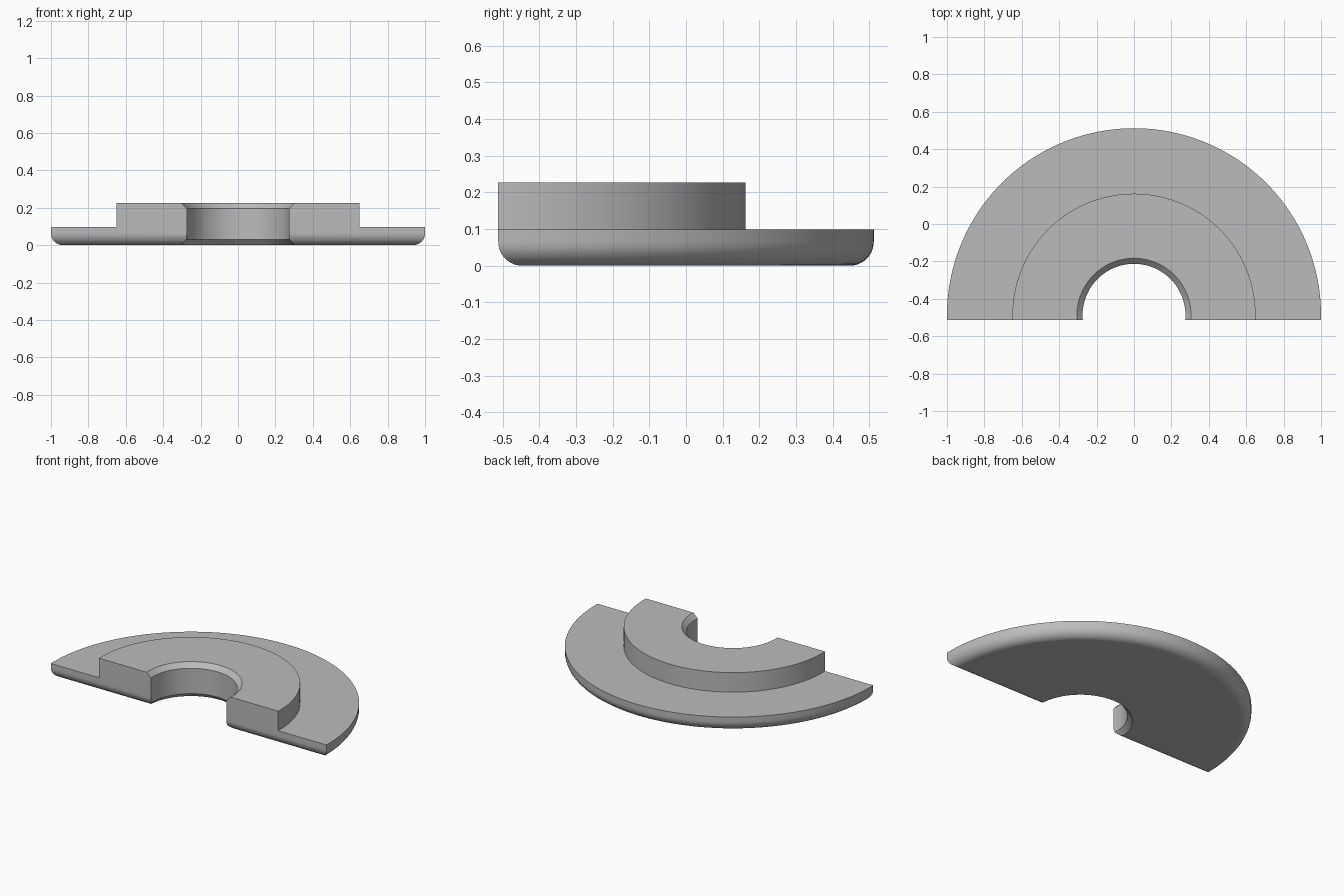
import bpy, bmesh, math
from mathutils import Matrix, Vector

cube = bpy.data.objects.get("Cube")
if cube:
    bpy.data.objects.remove(cube)

CENTRE_Y, FRONT_Y = -0.488, -0.512
HEIGHT, STEP_Z, FILLET = 0.226, 0.098, 0.065
OUTER, HUB, BORE, CHAMFER = 1.0, 0.65, 0.275, 0.03

grey = bpy.data.materials.new("plain grey")
grey.use_nodes = True
colour = (0.5, 0.5, 0.5, 1)
grey.diffuse_color = colour
grey.node_tree.nodes["Principled BSDF"].inputs["Base Color"].default_value = colour


def make_object(name, bm):
    bmesh.ops.remove_doubles(bm, verts=bm.verts, dist=1e-5)
    bmesh.ops.recalc_face_normals(bm, faces=bm.faces)
    mesh = bpy.data.meshes.new(name)
    bm.to_mesh(mesh)
    bm.free()
    mesh.materials.append(grey)
    obj = bpy.data.objects.new(name, mesh)
    bpy.context.collection.objects.link(obj)
    return obj


def arc(cu, cv, start, steps=12):
    """Quarter circle of the fillet radius."""
    return [(cu + FILLET * math.cos(start + math.pi / 2 * i / steps),
             cv + FILLET * math.sin(start + math.pi / 2 * i / steps))
            for i in range(steps + 1)]


# Stepped flange: chamfered bore, raised hub, rounded lower rim
profile = [(BORE + CHAMFER, 0)]
profile += arc(OUTER - FILLET, FILLET, -math.pi / 2)
profile += [(OUTER, STEP_Z), (HUB, STEP_Z), (HUB, HEIGHT),
            (BORE + CHAMFER, HEIGHT), (BORE, HEIGHT - CHAMFER), (BORE, CHAMFER)]
bm = bmesh.new()
verts = [bm.verts.new((r, CENTRE_Y, z)) for r, z in profile]
edges = [bm.edges.new((verts[i - 1], v)) for i, v in enumerate(verts)]
bmesh.ops.spin(bm, geom=verts + edges, cent=(0, CENTRE_Y, 0), axis=(0, 0, 1),
               angle=math.tau, steps=160, use_merge=False)
flange = make_object("half_flange", bm)

# Cutting block: keeps the back half and rounds the lower front edge
section = arc(FRONT_Y + FILLET, FILLET, math.pi)
section[-1] = (FRONT_Y + FILLET, 0)
section = ([(FRONT_Y, 0.5)] + section
           + [(FRONT_Y + 0.1, -0.0005), (1, -0.0005), (1, 0.5)])
bm = bmesh.new()
face = bm.faces.new([bm.verts.new((-1.5, y, z)) for y, z in section])
ext = bmesh.ops.extrude_face_region(bm, geom=[face])
bmesh.ops.translate(bm, vec=(3, 0, 0),
                    verts=[g for g in ext["geom"] if isinstance(g, bmesh.types.BMVert)])
cutter = make_object("half_cutter", bm)
cutter.hide_render = True

bpy.ops.object.select_all(action="DESELECT")
flange.select_set(True)
bpy.context.view_layer.objects.active = flange
cut = flange.modifiers.new("halve", "BOOLEAN")
cut.operation = "INTERSECT"
cut.solver = "EXACT"
cut.object = cutter
bpy.ops.object.modifier_apply(modifier=cut.name)
bpy.data.objects.remove(cutter)
bpy.ops.object.shade_smooth_by_angle(angle=math.radians(25))
